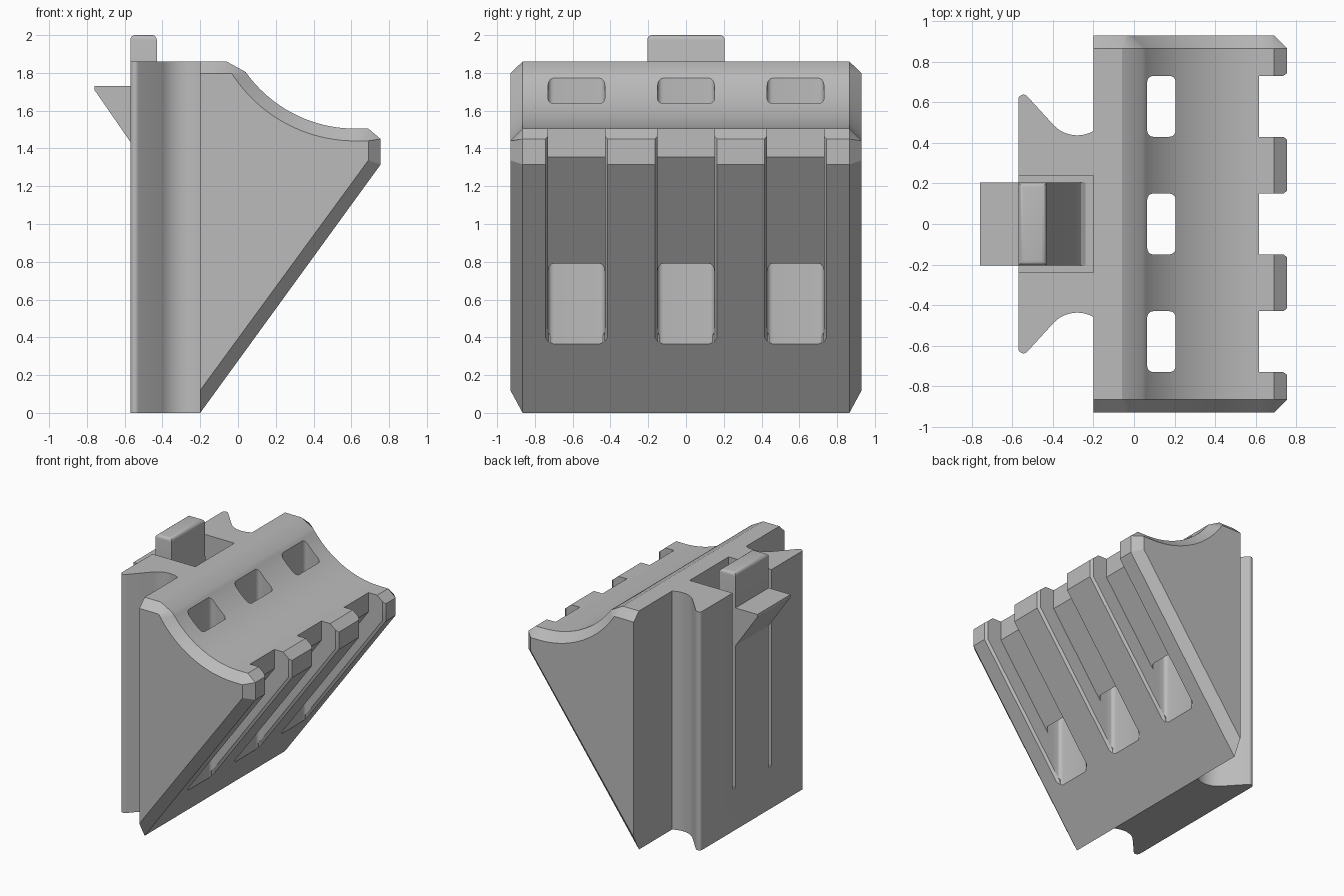
import bpy, bmesh, math

cube = bpy.data.objects.get("Cube")
if cube:
    bpy.data.objects.remove(cube, do_unlink=True)

grey = bpy.data.materials.new("plain grey")
grey.use_nodes = True
COLOUR = (0.5, 0.5, 0.5, 1)
grey.diffuse_color = COLOUR
grey.node_tree.nodes["Principled BSDF"].inputs["Base Color"].default_value = COLOUR


def loft(name, axis, sections, bevel_above=None):
    """Join matching outlines, each at its own place on the y or z axis."""
    bm = bmesh.new()
    rings = []
    for t, outline in sections:
        rings.append([bm.verts.new((a, t, b) if axis == "y" else (a, b, t)) for a, b in outline])
    for r, s in zip(rings, rings[1:]):
        for i in range(len(r)):
            j = (i + 1) % len(r)
            bm.faces.new((r[i], r[j], s[j], s[i]))
    bm.faces.new(rings[0])
    bm.faces.new(rings[-1])
    bmesh.ops.recalc_face_normals(bm, faces=bm.faces)
    if bevel_above:
        top = [e for e in bm.edges if all(v.co.z > bevel_above for v in e.verts)]
        bmesh.ops.bevel(bm, geom=top, offset=0.025, segments=4, profile=0.5, affect="EDGES")
    mesh = bpy.data.meshes.new(name)
    bm.to_mesh(mesh)
    bm.free()
    mesh.materials.append(grey)
    obj = bpy.data.objects.new(name, mesh)
    bpy.context.collection.objects.link(obj)
    return obj


def activate(obj):
    bpy.ops.object.select_all(action="DESELECT")
    obj.select_set(True)
    bpy.context.view_layer.objects.active = obj


def cut(obj, cutter):
    cutter.hide_render = True
    mod = obj.modifiers.new("cut", "BOOLEAN")
    mod.operation = "DIFFERENCE"
    mod.solver = "EXACT"
    mod.object = cutter
    activate(obj)
    bpy.ops.object.modifier_apply(modifier=mod.name)
    bpy.data.objects.remove(cutter, do_unlink=True)


def arc(cx, cy, r, start, end, n):
    angles = [math.radians(start + (end - start) * i / n) for i in range(n + 1)]
    return [(cx + r * math.cos(a), cy + r * math.sin(a)) for a in angles]


def box(x0, x1, y0, y1):
    return [(x0, y0), (x1, y0), (x1, y1), (x0, y1)]


# Wedge body with a hollow saddle on top and chamfered ends
EDGE, END = 0.865, 0.93
saddle = arc(0.62, 2.215, 0.71, 215.3, 270, 24)
saddle_in = arc(0.62, 2.215, 0.775, 212.9, 270, 24)
full = [(-0.2, 0), (-0.2, 1.86), (-0.06, 1.86)] + saddle + [(0.69, 1.505), (0.755, 1.45), (0.755, 1.315)]
inset = [(-0.2, 0.12), (-0.2, 1.798), (-0.037, 1.798)] + saddle_in + [(0.67, 1.44), (0.69, 1.44), (0.69, 1.337)]
wedge = loft("wedge_body", "y", [(-END, inset), (-EDGE, full), (EDGE, full), (END, inset)])

# Three strap slots: upright hole, open channel under the slope, chamfered mouth
HALF, FLARE = 0.15, 0.015
channel = [(0.135, 0.3), (0.135, 0.694), (0.615, 1.355), (0.615, 2), (1, 2), (1, 0.3)]


def mouth(d):
    return [(0.09 - d, 0.3), (0.09 - 0.81 * d, 0.4 + 0.59 * d), (0.755 - d, 1.315 + 0.3 * d),
            (0.755 - d, 2), (1, 2), (1, 0.3)]


for y in (-0.58, 0, 0.58):
    r = 0.03
    hole = []
    for cx, sy, a in ((0.175, 1, 0), (0.095, 1, 90), (0.095, -1, 180), (0.175, -1, 270)):
        hole += arc(cx, y + sy * (HALF - r), r, a, a + 90, 5)
    cut(wedge, loft("hole_cutter", "z", [(0.2, hole), (2.1, hole)]))
    cut(wedge, loft("channel_cutter", "y", [(y - HALF, channel), (y + HALF, channel)]))
    wide = HALF + FLARE
    cut(wedge, loft("mouth_cutter", "y", [(y - wide, mouth(-0.001)), (y - HALF + 0.001, mouth(0.02)),
                                          (y + HALF - 0.001, mouth(0.02)), (y + wide, mouth(-0.001))]))

# Dovetail spine with rounded tips and hollow flanks
side = arc(-0.545, 0.613, 0.025, 180, 45, 6) + arc(-0.28, 0.597, 0.16, 225, 300, 12)
outline = side + [(x, -y) for x, y in reversed(side)]
spine = loft("dovetail_spine", "z", [(0, outline), (1.86, outline)])

# Pocket that frees the spring clip
FLOOR = 0.33
pocket = box(-0.7, -0.1, -0.24, 0.24)
cut(spine, loft("pocket_cutter", "z", [(FLOOR, pocket), (2.1, pocket)]))

# Spring clip with tapered root, hook and finger tab
clip = [(-0.57, FLOOR), (-0.24, FLOOR), (-0.262, 0.345), (-0.28, 0.38), (-0.288, 0.43),
        (-0.43, 1.75), (-0.43, 2), (-0.57, 2),
        (-0.57, 1.73), (-0.76, 1.73), (-0.76, 1.71), (-0.57, 1.435)]
spring = loft("spring_clip", "y", [(-0.205, clip), (0.205, clip)], bevel_above=1.99)

for obj in (wedge, spine, spring):
    activate(obj)
    bpy.ops.object.shade_smooth_by_angle(angle=math.radians(25))
